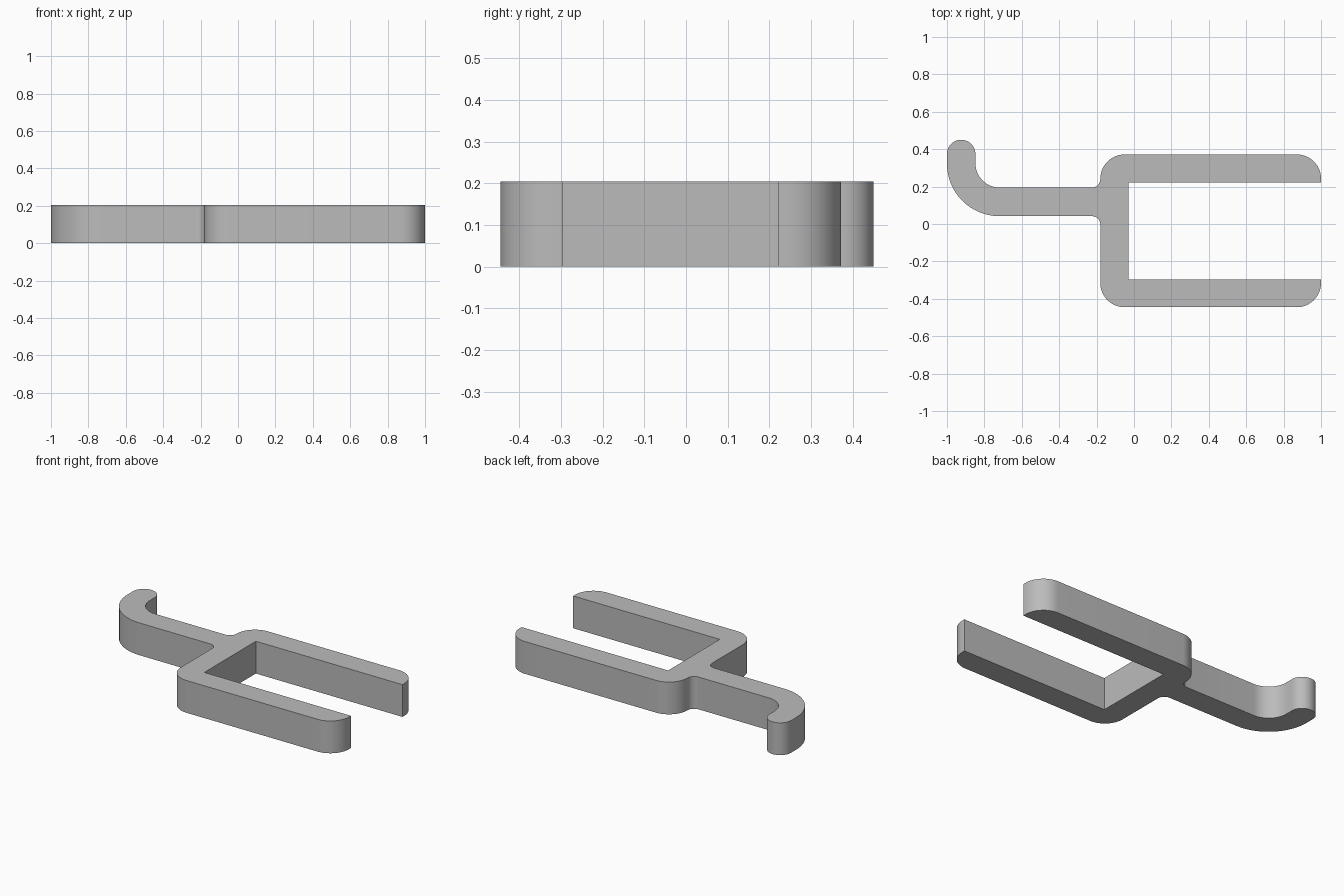
import bpy, bmesh, math
from mathutils import Vector

HEIGHT = 0.205
STEPS = 16

cube = bpy.data.objects.get("Cube")
if cube:
    bpy.data.objects.remove(cube, do_unlink=True)


def rounded_outline(corners):
    """Turn (x, y, radius) corners into an outline with filleted corners."""
    points = []
    for i, (x, y, radius) in enumerate(corners):
        corner = Vector((x, y))
        if radius == 0:
            points.append(corner)
            continue
        to_prev = (Vector(corners[i - 1][:2]) - corner).normalized()
        to_next = (Vector(corners[(i + 1) % len(corners)][:2]) - corner).normalized()
        centre = corner + (to_prev + to_next) * radius
        for s in range(STEPS + 1):
            a = math.pi / 2 * s / STEPS
            points.append(centre - to_next * radius * math.cos(a)
                          - to_prev * radius * math.sin(a))
    return points


# Hook, arm and two-pronged fork as one outline
corners = [
    (-1.0, 0.042, 0.28),       # outer bend of the hook
    (-0.18, 0.042, 0.045),     # lower arm fillet
    (-0.18, -0.445, 0.13),     # lower fork shoulder
    (1.0, -0.445, 0.13),       # lower prong tip
    (1.0, -0.296, 0),
    (-0.03, -0.296, 0),        # square slot
    (-0.03, 0.222, 0),
    (1.0, 0.222, 0),
    (1.0, 0.372, 0.13),        # upper prong tip
    (-0.18, 0.372, 0.13),      # upper fork shoulder
    (-0.18, 0.195, 0.045),     # upper arm fillet
    (-0.848, 0.195, 0.13),     # inner bend of the hook
    (-0.848, 0.45, 0.0755),    # round hook end
    (-1.0, 0.45, 0.0755),
]

# Extrude the outline upward
bm = bmesh.new()
base = bm.faces.new([bm.verts.new((p.x, p.y, 0)) for p in rounded_outline(corners)])
top = bmesh.ops.extrude_face_region(bm, geom=[base], use_keep_orig=True)
bmesh.ops.translate(bm, vec=(0, 0, HEIGHT),
                    verts=[v for v in top["geom"] if isinstance(v, bmesh.types.BMVert)])
bmesh.ops.recalc_face_normals(bm, faces=bm.faces[:])
mesh = bpy.data.meshes.new("forked_hook")
bm.to_mesh(mesh)
bm.free()
hook = bpy.data.objects.new("forked_hook", mesh)
bpy.context.collection.objects.link(hook)

# Plain grey finish
grey = bpy.data.materials.new("grey")
grey.use_nodes = True
colour = (0.5, 0.5, 0.5, 1)
grey.diffuse_color = colour
grey.node_tree.nodes["Principled BSDF"].inputs["Base Color"].default_value = colour
mesh.materials.append(grey)

# Smooth bends, crisp rims
bpy.ops.object.select_all(action="DESELECT")
hook.select_set(True)
bpy.context.view_layer.objects.active = hook
bpy.ops.object.shade_smooth_by_angle(angle=math.radians(30))
